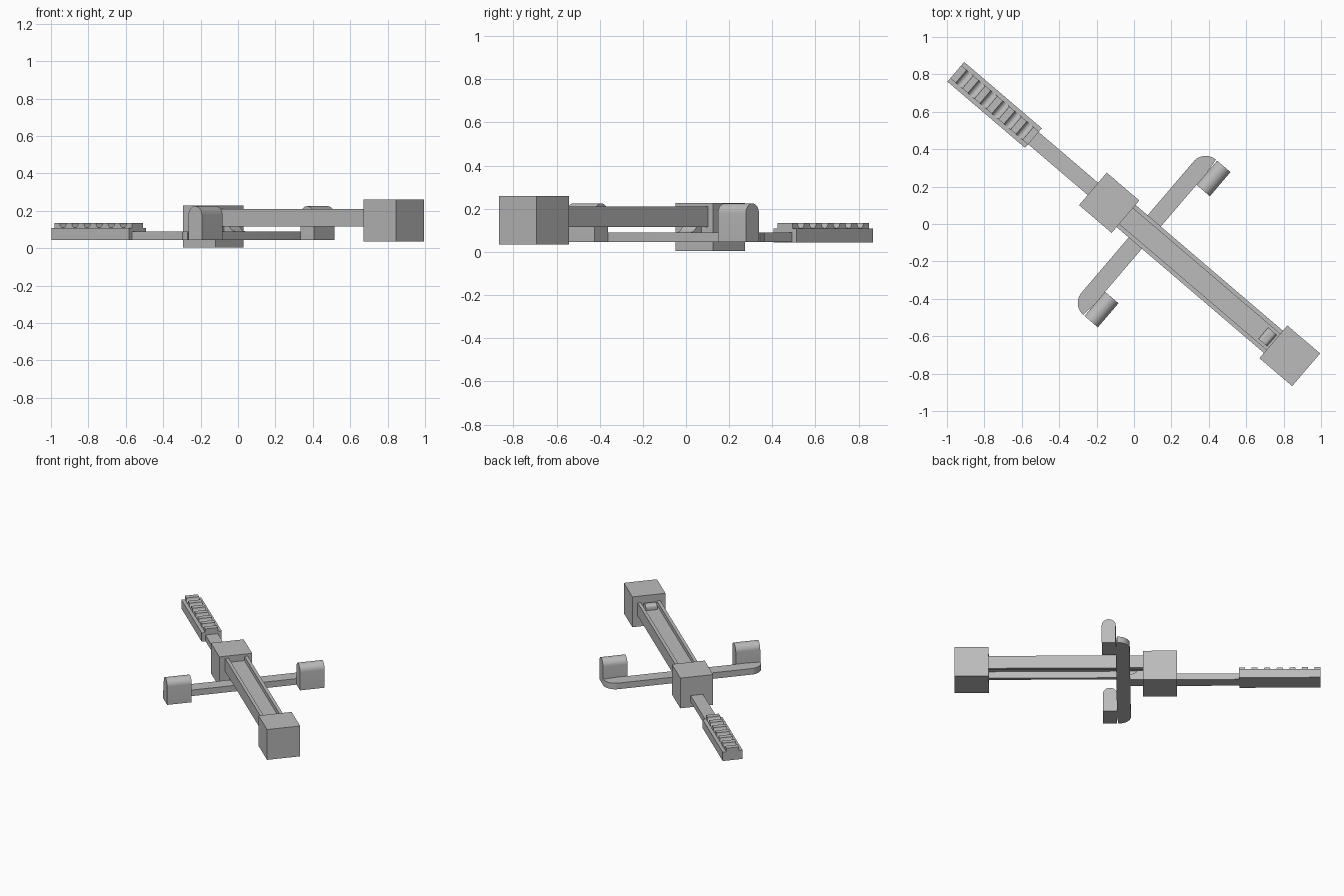
import bpy, bmesh, math
from mathutils import Matrix

if "Cube" in bpy.data.objects:
    bpy.data.objects.remove(bpy.data.objects["Cube"])

# The model is laid out along local u (length) and v (width), then turned in plan
TURN = Matrix.Rotation(math.radians(-40.5), 4, 'Z')

grey = bpy.data.materials.new("plain grey")
grey.diffuse_color = (0.5, 0.5, 0.5, 1)
grey.use_nodes = True
grey.node_tree.nodes["Principled BSDF"].inputs["Base Color"].default_value = grey.diffuse_color


def finish(name, bm, smooth=False):
    bmesh.ops.recalc_face_normals(bm, faces=bm.faces)
    bm.transform(TURN)
    me = bpy.data.meshes.new(name)
    bm.to_mesh(me)
    bm.free()
    me.materials.append(grey)
    ob = bpy.data.objects.new(name, me)
    bpy.context.collection.objects.link(ob)
    if smooth:
        bpy.ops.object.select_all(action='DESELECT')
        ob.select_set(True)
        bpy.context.view_layer.objects.active = ob
        bpy.ops.object.shade_smooth_by_angle(angle=math.radians(30))
    return ob


def box(name, u0, u1, v0, v1, z0, z1):
    bm = bmesh.new()
    bmesh.ops.create_cube(bm, size=1)
    for p in bm.verts:
        p.co = ((u0 + u1) / 2 + p.co.x * (u1 - u0),
                (v0 + v1) / 2 + p.co.y * (v1 - v0),
                (z0 + z1) / 2 + p.co.z * (z1 - z0))
    return finish(name, bm)


def prism(name, pts, lo, hi, axis):
    """Extrude an outline: axis 'z' takes (u, v) points, axis 'v' takes (u, z) points."""
    put = (lambda a, b, h: (a, b, h)) if axis == 'z' else (lambda a, b, h: (a, h, b))
    bm = bmesh.new()
    low = bm.faces.new([bm.verts.new(put(a, b, lo)) for a, b in pts])
    new = bmesh.ops.extrude_face_region(bm, geom=[low])["geom"]
    shift = put(0, 0, hi - lo)
    bmesh.ops.translate(bm, vec=shift, verts=[g for g in new if isinstance(g, bmesh.types.BMVert)])
    return finish(name, bm, True)


def arc(cu, cb, r, a0, a1, n=12):
    return [(cu + r * math.cos(math.radians(a0 + (a1 - a0) * i / n)),
             cb + r * math.sin(math.radians(a0 + (a1 - a0) * i / n))) for i in range(n + 1)]


# Blocks at the middle and the far end
box("centre_block", -0.289, -0.060, -0.114, 0.114, 0.004, 0.228)
box("end_block", 0.976, 1.206, -0.110, 0.120, 0.035, 0.260)

# Channel rail between the blocks
for side, s in (("left", 1), ("right", -1)):
    c = 0.005 + s * 0.0665
    box(side + "_rail", -0.060, 0.976, c - 0.0115, c + 0.0115, 0.115, 0.211)
box("rail_floor", -0.060, 0.976, -0.05, 0.06, 0.165, 0.18)

# Small arched catch beside the end block
prism("catch", [(0.905, 0.18)] + arc(0.925, 0.197, 0.02, 180, 90, 6)
      + arc(0.945, 0.197, 0.02, 90, 0, 6) + [(0.965, 0.18)], -0.035, 0.045, 'v')

# Crossbar with rounded outer corners and short returns to the uprights
R = 0.085
half = [(0.118, 0.46)] + arc(0.025 + R, 0.546 - R, R, 90, 180)
prism("crossbar", half + [(u, -v) for u, v in reversed(half)], 0.045, 0.09, 'z')

# Round-topped uprights on the crossbar ends
r = 0.047
tab = [(0.118, 0.045), (0.118 + 2 * r, 0.045)] + arc(0.118 + r, 0.225 - r, r, 0, 180, 16)
for side, s in (("left", 1), ("right", -1)):
    prism(side + "_upright", tab, *sorted((s * 0.376, s * 0.546)), 'v')

# Shaft, with a bracket up to the rail
box("shaft", -0.71, 0.03, -0.043, 0.043, 0.045, 0.09)
prism("bracket", [(-0.06, 0.09), (0.02, 0.09)] + arc(0.02, 0.14, 0.05, 270, 210, 6)
      + [(-0.06, 0.115)], -0.043, 0.043, 'v')

# Handle with a ridged grip: scooped finger grooves between flat ridges
U0, U1, N = -1.253, -0.707, 6
box("handle", U0, U1, -0.069, 0.069, 0.043, 0.108)
ridge = 0.038
pitch = (U1 - U0 - ridge) / N
profile = [(U0, 0.100), (U1, 0.100), (U1, 0.135)]
for i in range(N):
    hi = U1 - ridge - i * pitch
    lo = hi - (pitch - ridge)
    mid, rad = (lo + hi) / 2, (hi - lo) / 2
    profile += [(mid + rad * math.cos(math.pi * k / 8),
                 0.135 - 0.026 * math.sin(math.pi * k / 8)) for k in range(9)]
profile.append((U0, 0.135))
prism("grip_ridges", profile, -0.045, 0.045, 'v')
